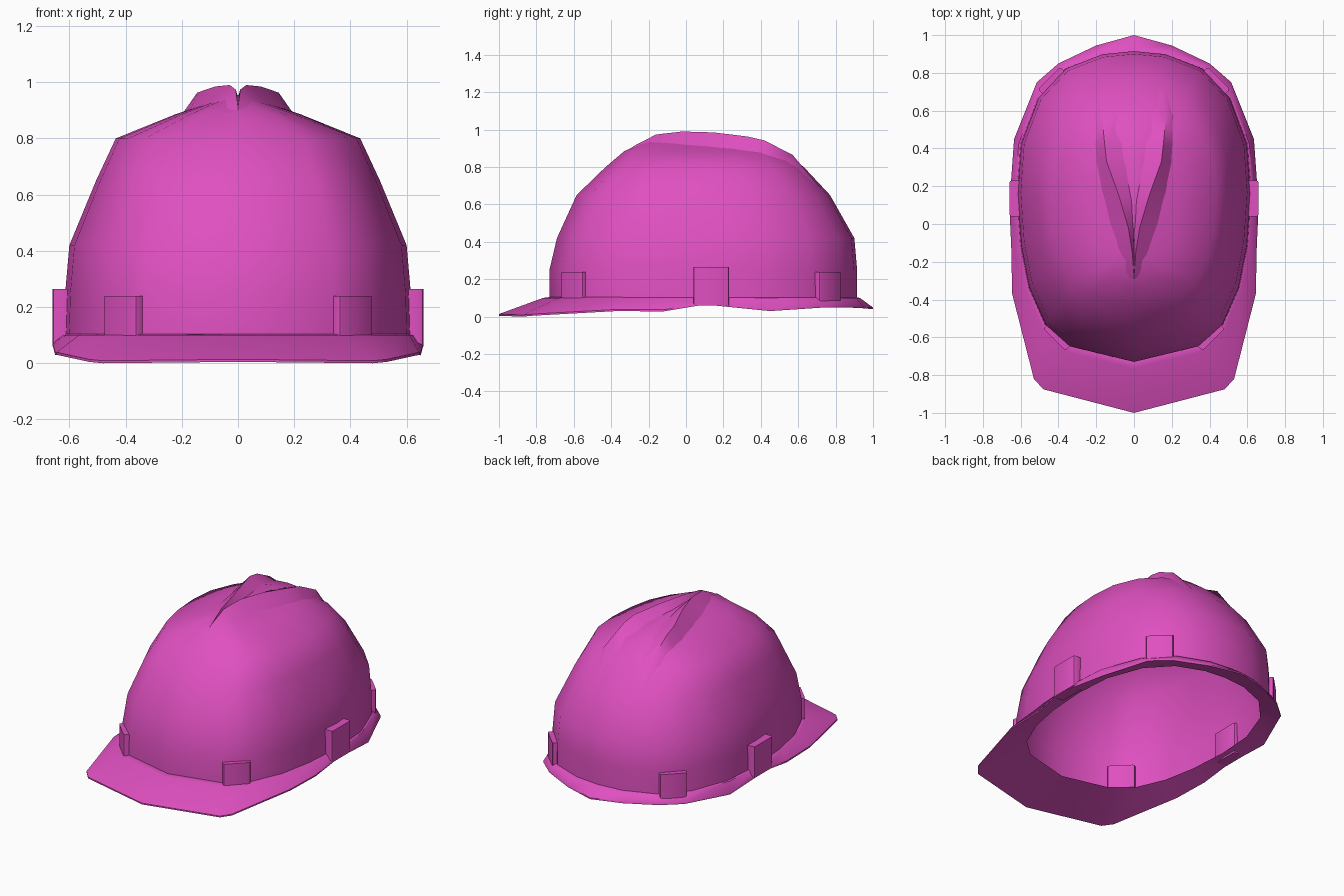
import bpy, bmesh, math
from mathutils import Vector, Matrix
from mathutils.bvhtree import BVHTree

if "Cube" in bpy.data.objects:
    bpy.data.objects.remove(bpy.data.objects["Cube"])

mat = bpy.data.materials.new("magenta_plastic")
mat.diffuse_color = (0.74, 0.08, 0.53, 1)
mat.use_nodes = True
mat.node_tree.nodes["Principled BSDF"].inputs["Base Color"].default_value = mat.diffuse_color


def finish(bm, name, angle=38):
    bmesh.ops.recalc_face_normals(bm, faces=bm.faces)
    me = bpy.data.meshes.new(name)
    bm.to_mesh(me)
    bm.free()
    ob = bpy.data.objects.new(name, me)
    bpy.context.collection.objects.link(ob)
    me.materials.append(mat)
    bpy.ops.object.select_all(action='DESELECT')
    ob.select_set(True)
    bpy.context.view_layer.objects.active = ob
    bpy.ops.object.shade_smooth_by_angle(angle=math.radians(angle))
    return ob


def mirrored(half):
    # full loop from a right-hand half whose ends lie on x = 0
    return half + [(-p[0],) + tuple(p[1:]) for p in half[-2:0:-1]]


def loft(bm, rings, closed=False):
    loops = [[bm.verts.new(p) for p in r] for r in rings]
    following = loops[1:] + ([loops[0]] if closed else [])
    for a, b in zip(loops, following):
        for i in range(len(a)):
            j = (i + 1) % len(a)
            bm.faces.new((a[i], a[j], b[j], b[i]))
    return loops


# Unit plan outline shared by the shell and the brim
plan = mirrored([(0, 1), (.27, .98), (.58, .89), (.82, .70), (.97, .40), (1, .08),
                 (.97, -.25), (.90, -.52), (.76, -.76), (.55, -.90), (0, -1)])


def ring(z, half_x, front, back):
    mid, half = (front + back) / 2, (back - front) / 2
    return [(u * half_x, mid + v * half, z) for u, v in plan]


# Dome shell: height, half width, front y, back y
levels = [(.09, .62, -.73, .915), (.25, .615, -.73, .915), (.42, .60, -.69, .90),
          (.65, .505, -.585, .77), (.80, .435, -.43, .63), (.885, .225, -.33, .52),
          (.935, .08, -.22, .36)]
bm = bmesh.new()
loops = loft(bm, [ring(*l) for l in levels])
apex = bm.verts.new((0, 0, .955))
for i, v in enumerate(loops[-1]):
    bm.faces.new((v, loops[-1][(i + 1) % len(plan)], apex))
bmesh.ops.recalc_face_normals(bm, faces=bm.faces)
surface = BVHTree.FromBMesh(bm)
finish(bm, "dome_shell", 60)

# Brim with a peaked visor at the front
edge = mirrored([(0, 1, .04), (.20, .945, .045), (.40, .85, .05), (.515, .75, .05),
                 (.635, .45, .03), (.66, .10, .065), (.65, -.12, .028), (.645, -.37, .03),
                 (.53, -.82, .005), (.48, -.875, 0), (0, -1, .005)])
bm = bmesh.new()
loft(bm, [ring(.105, .615, -.725, .91),
          ring(.10, .63, -.765, .93),
          [(x, y, z + .009) for x, y, z in edge],
          edge,
          ring(.075, .56, -.67, .855)], closed=True)
finish(bm, "brim")


# Two crown ridges that meet in a V above the forehead
def on_dome(x, y):
    return surface.ray_cast(Vector((x, y, 3)), Vector((0, 0, -1)))[0].z - .006


# y, outer foot x, crest x, crest z, inner foot x
stations = [(-.42, .005, 0, 0, 0), (-.28, .05, 0, .912, 0), (-.16, .085, .008, .974, 0),
            (-.02, .13, .03, .99, 0), (.15, .17, .08, .985, .01), (.33, .205, .145, .963, .04),
            (.42, .21, .155, .942, .05), (.57, .215, .17, .865, .07), (.76, .22, .18, 0, .12)]
bm = bmesh.new()
for s in (1, -1):
    prev = None
    for y, xo, xc, zc, xi in stations:
        row = [bm.verts.new((s * x, y, z or on_dome(s * x, y)))
               for x, z in ((xo, 0), (xc, zc), (xi, 0))]
        if prev:
            for k in range(2):
                bm.faces.new((prev[k], prev[k + 1], row[k + 1], row[k]))
        prev = row
bmesh.ops.remove_doubles(bm, verts=bm.verts, dist=.0005)
finish(bm, "crown_ridges", 60)


# Slot bosses around the rim: two front, two rear, two side
def boss(name, x, y, z0, z1, width, depth, turn):
    bm = bmesh.new()
    bmesh.ops.create_cube(bm, size=1)
    bmesh.ops.scale(bm, vec=(depth, width, z1 - z0), verts=bm.verts)
    bmesh.ops.bevel(bm, geom=[e for e in bm.edges if abs(e.verts[0].co.z - e.verts[1].co.z) > .01],
                    offset=.012, segments=2, profile=.5, affect='EDGES')
    bmesh.ops.transform(bm, verts=bm.verts, matrix=Matrix.Translation((x, y, (z0 + z1) / 2))
                        @ Matrix.Rotation(math.radians(turn), 4, 'Z'))
    finish(bm, name)


for s, side in ((1, "right"), (-1, "left")):
    boss("front_boss_" + side, s * .397, -.588, .08, .24, .165, .07, -s * 45)
    boss("rear_boss_" + side, s * .425, .748, .08, .24, .165, .07, s * 45)
    boss("side_boss_" + side, s * .625, .135, .06, .265, .19, .07, 0)
